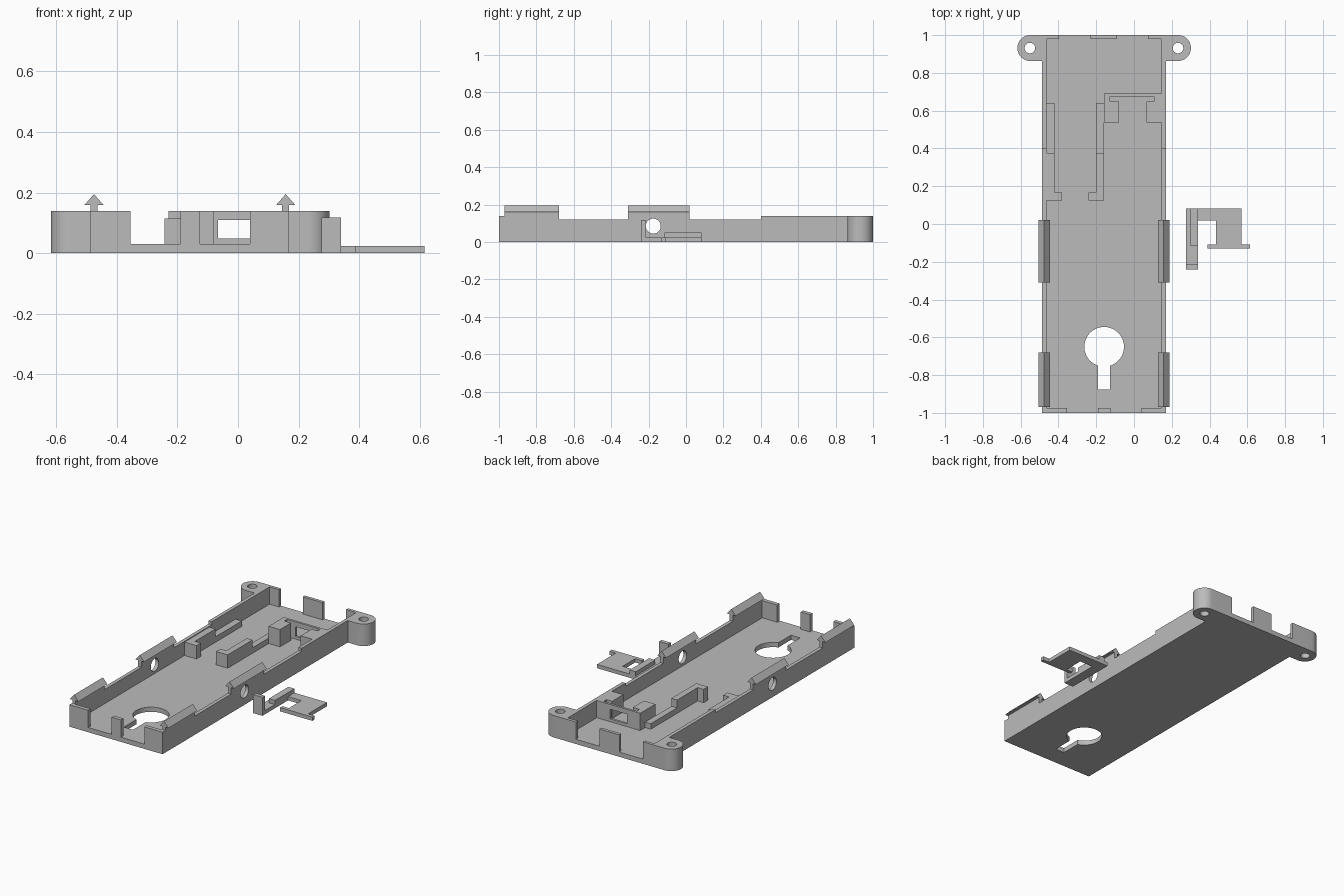
import bpy, bmesh, math
from mathutils import Matrix, Vector

if "Cube" in bpy.data.objects:
    bpy.data.objects.remove(bpy.data.objects["Cube"])

grey = bpy.data.materials.new("plain grey")
grey.diffuse_color = (0.5, 0.5, 0.5, 1)
grey.use_nodes = True
grey.node_tree.nodes["Principled BSDF"].inputs["Base Color"].default_value = grey.diffuse_color

# Columns give the world directions of the outline's u, v and the depth
AXES = {
    "z": Matrix(((1, 0, 0), (0, 1, 0), (0, 0, 1))),
    "x": Matrix(((0, 0, 1), (1, 0, 0), (0, 1, 0))),
    "y": Matrix(((1, 0, 0), (0, 0, -1), (0, 1, 0))),
}


def arc(cx, cy, r, a0=0, a1=360, n=48):
    """Points on an arc; a full circle drops its repeated end point."""
    count = n if a1 - a0 == 360 else n + 1
    return [(cx + r * math.cos(math.radians(a0 + (a1 - a0) * i / n)),
             cy + r * math.sin(math.radians(a0 + (a1 - a0) * i / n))) for i in range(count)]


def rect(u0, u1, v0, v1):
    return [(u0, v0), (u1, v0), (u1, v1), (u0, v1)]


def prism(name, loops, d0, d1, axis="z"):
    """Extrude an outline (further loops are holes) between two depths."""
    curve = bpy.data.curves.new(name, "CURVE")
    curve.dimensions = "2D"
    curve.fill_mode = "BOTH"
    curve.extrude = (d1 - d0) / 2
    for pts in loops:
        s = curve.splines.new("POLY")
        s.points.add(len(pts) - 1)
        for p, (u, v) in zip(s.points, pts):
            p.co = (u, v, 0, 1)
        s.use_cyclic_u = True
    tmp = bpy.data.objects.new(name + "_outline", curve)
    bpy.context.collection.objects.link(tmp)
    dg = bpy.context.evaluated_depsgraph_get()
    mesh = bpy.data.meshes.new_from_object(tmp.evaluated_get(dg))
    bpy.data.objects.remove(tmp)
    basis = AXES[axis]
    shift = basis @ Vector((0, 0, (d0 + d1) / 2))
    if axis == "y":
        shift = -shift
    mesh.transform(Matrix.Translation(shift) @ basis.to_4x4())
    bm = bmesh.new()
    bm.from_mesh(mesh)
    bmesh.ops.remove_doubles(bm, verts=bm.verts, dist=1e-5)
    bmesh.ops.recalc_face_normals(bm, faces=bm.faces)
    bm.to_mesh(mesh)
    bm.free()
    mesh.materials.clear()
    mesh.materials.append(grey)
    ob = bpy.data.objects.new(name, mesh)
    bpy.context.collection.objects.link(ob)
    bpy.ops.object.select_all(action="DESELECT")
    ob.select_set(True)
    bpy.context.view_layer.objects.active = ob
    bpy.ops.object.shade_smooth_by_angle(angle=math.radians(30))
    return ob


def box(name, x0, x1, y0, y1, z0, z1):
    return prism(name, [rect(x0, x1, y0, y1)], z0, z1)


L, R, T = -0.487, 0.169, 0.023      # tray sides and wall thickness
F, H = 0.03, 0.14                   # floor thickness and wall height
LI, RI = L + T, R - T

# Floor with keyhole
half = math.degrees(math.asin(0.032 / 0.105))
keyhole = arc(-0.158, -0.65, 0.105, -90 + half, 270 - half) + [(-0.19, -0.877), (-0.126, -0.877)]
prism("floor", [rect(LI, RI, -1, 1), keyhole], 0, F)

# Side walls with raised clip stems and a round hole
side = [(-1, 0), (1, 0), (1, H), (0.4, H), (0.4, 0.12), (0.02, 0.12), (0.02, 0.165),
        (-0.31, 0.165), (-0.31, 0.12), (-0.68, 0.12), (-0.68, 0.165), (-0.97, 0.165),
        (-0.97, H), (-1, H)]
for label, x in (("left", L), ("right", RI)):
    prism(label + "_wall", [side, arc(-0.175, 0.085, 0.04)], x, x + T, "x")
    c = x + T / 2
    for place, y0, y1 in (("front", -0.97, -0.68), ("middle", -0.31, 0.02)):
        prism(f"{label}_{place}_clip_head", [[(c - 0.031, 0.16), (c + 0.031, 0.16), (c, 0.195)]],
              y0, y1, "y")

# End wall tabs
for i, (x0, x1) in enumerate(((LI, -0.355), (-0.19, -0.125), (0.04, RI))):
    box(f"front_tab_{i + 1}", x0, x1, -1, -0.975, F, H)
for i, (x0, x1) in enumerate(((LI, -0.397), (-0.23, -0.09), (0.075, RI))):
    box(f"back_tab_{i + 1}", x0, x1, 0.98, 1, F, H)

# Screw ears
r, ey = 0.0685, 0.9315
prism("left_ear", [arc(-0.549, ey, r, 90, 270, 24) + [(L, ey - r), (L, 1)],
                   arc(-0.551, ey, 0.028)], 0, H)
prism("right_ear", [arc(0.233, ey, r, -90, 90, 24) + [(R, 1), (R, ey - r)],
                    arc(0.233, ey, 0.028)], 0, H)

# Inner rails: hooked foot, tall section, low section
for label, x0, x1, f0, f1 in (("left", LI, -0.421, LI, -0.38),
                              ("right", -0.2, -0.16, -0.242, -0.16)):
    box(label + "_rail_foot", f0, f1, 0.125, 0.168, F, 0.115)
    box(label + "_rail_tall", x0, x1, 0.168, 0.375, F, 0.115)
    box(label + "_rail_low", x0, x1, 0.375, 0.64, F, 0.065)

# Bracket with T-shaped pocket and windowed back plate
prism("bracket_left_block", [[(-0.16, 0.537), (-0.08, 0.537), (-0.08, 0.648), (-0.127, 0.648),
                              (-0.127, 0.675), (-0.16, 0.675)]], F, H)
prism("bracket_right_block", [[(0.066, 0.537), (RI, 0.537), (RI, 0.675), (0.107, 0.675),
                               (0.107, 0.648), (0.066, 0.648)]], F, H)
prism("bracket_back_plate", [rect(-0.16, RI, F, H), rect(-0.066, 0.052, 0.048, 0.109)],
      0.675, 0.69, "y")

# Loose latch: plate, finger post and ridge
prism("latch_plate", [[(0.275, 0.082), (0.275, -0.215), (0.34, -0.215), (0.34, 0.018),
                       (0.434, 0.018), (0.434, -0.108), (0.388, -0.108), (0.388, -0.131),
                       (0.615, -0.131), (0.615, -0.108), (0.57, -0.108), (0.57, 0.082)]],
      0, 0.024)
box("latch_post", 0.275, 0.34, -0.24, -0.215, 0, 0.118)
box("latch_ridge", 0.297, 0.34, -0.114, 0.082, 0.024, 0.05)
